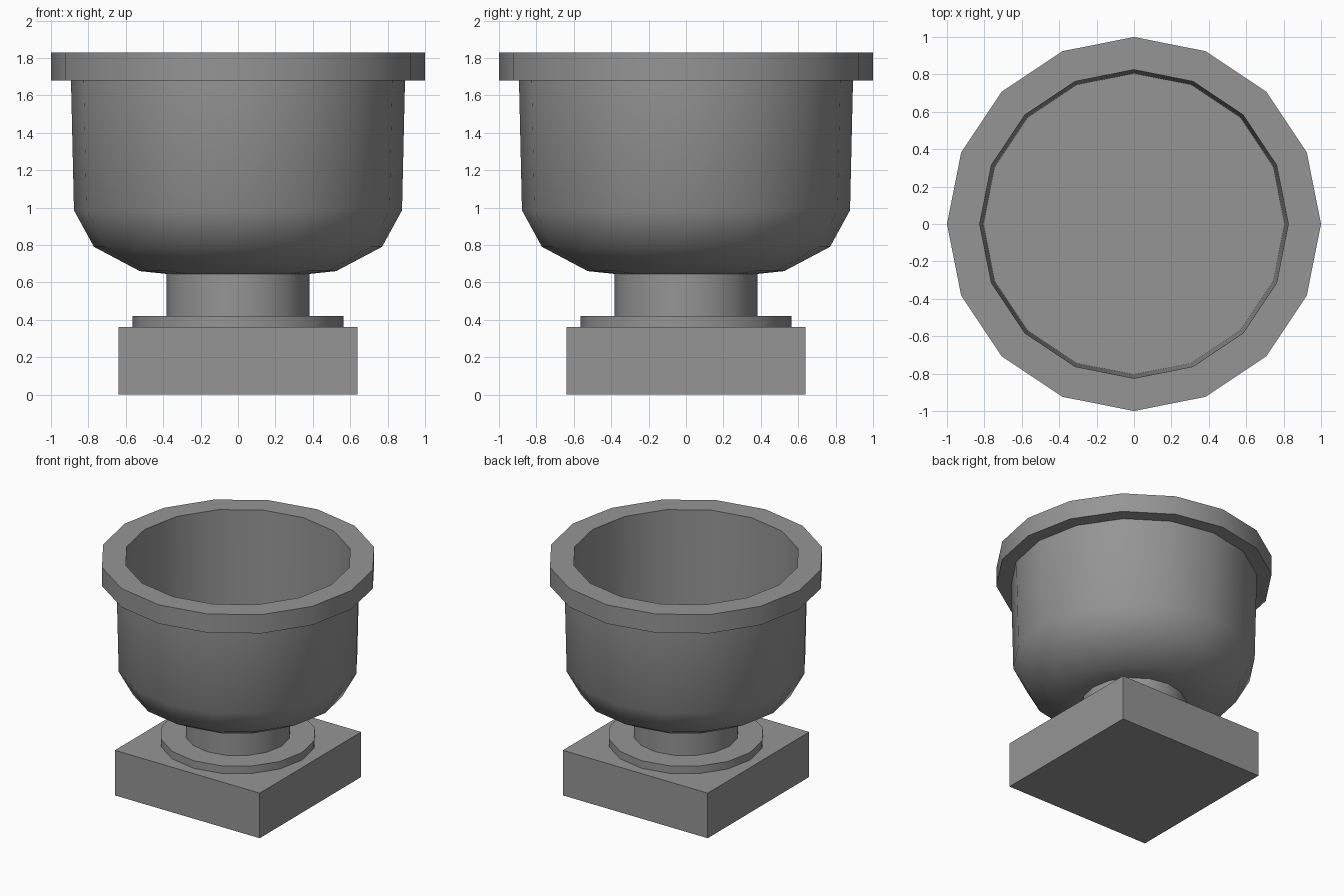
import bpy, bmesh, math

SIDES = 16

cube = bpy.data.objects.get("Cube")
if cube:
    bpy.data.objects.remove(cube, do_unlink=True)

stone = bpy.data.materials.new("grey_stone")
stone.use_nodes = True
stone.diffuse_color = (0.3, 0.3, 0.3, 1)
bsdf = next(n for n in stone.node_tree.nodes if n.type == 'BSDF_PRINCIPLED')
bsdf.inputs["Base Color"].default_value = stone.diffuse_color


def lathe(name, profile, sides=SIDES, turn=0.0, smooth=40):
    """Revolve (radius, z) points about z, capping both ends of the profile."""
    bm = bmesh.new()
    angles = [turn + math.tau * i / sides for i in range(sides)]
    rings = [[bm.verts.new((r * math.cos(a), r * math.sin(a), z)) for a in angles]
             for r, z in profile]
    for low, high in zip(rings, rings[1:]):
        for i in range(sides):
            j = (i + 1) % sides
            bm.faces.new((low[i], low[j], high[j], high[i]))
    bm.faces.new(rings[0][::-1])
    bm.faces.new(rings[-1])
    bmesh.ops.recalc_face_normals(bm, faces=bm.faces)
    mesh = bpy.data.meshes.new(name)
    bm.to_mesh(mesh)
    bm.free()
    mesh.materials.append(stone)
    obj = bpy.data.objects.new(name, mesh)
    bpy.context.collection.objects.link(obj)
    bpy.ops.object.select_all(action='DESELECT')
    obj.select_set(True)
    bpy.context.view_layer.objects.active = obj
    bpy.ops.object.shade_smooth_by_angle(angle=math.radians(smooth))
    return obj


# Square plinth
lathe("plinth", [(0.64 * math.sqrt(2), 0), (0.64 * math.sqrt(2), 0.36)],
      sides=4, turn=math.pi / 4)

# Foot disc and stem
lathe("foot_disc", [(0.565, 0.36), (0.565, 0.42)])
lathe("stem", [(0.382, 0.42), (0.382, 0.65)])

# Hollow bowl with its overhanging rim: underside, outer wall, rim, inner wall, floor
lathe("bowl", [(0.38, 0.645), (0.525, 0.66), (0.77, 0.79), (0.877, 0.985),
               (0.893, 1.68), (1.0, 1.68), (1.0, 1.83),
               (0.825, 1.83), (0.805, 0.985)])
